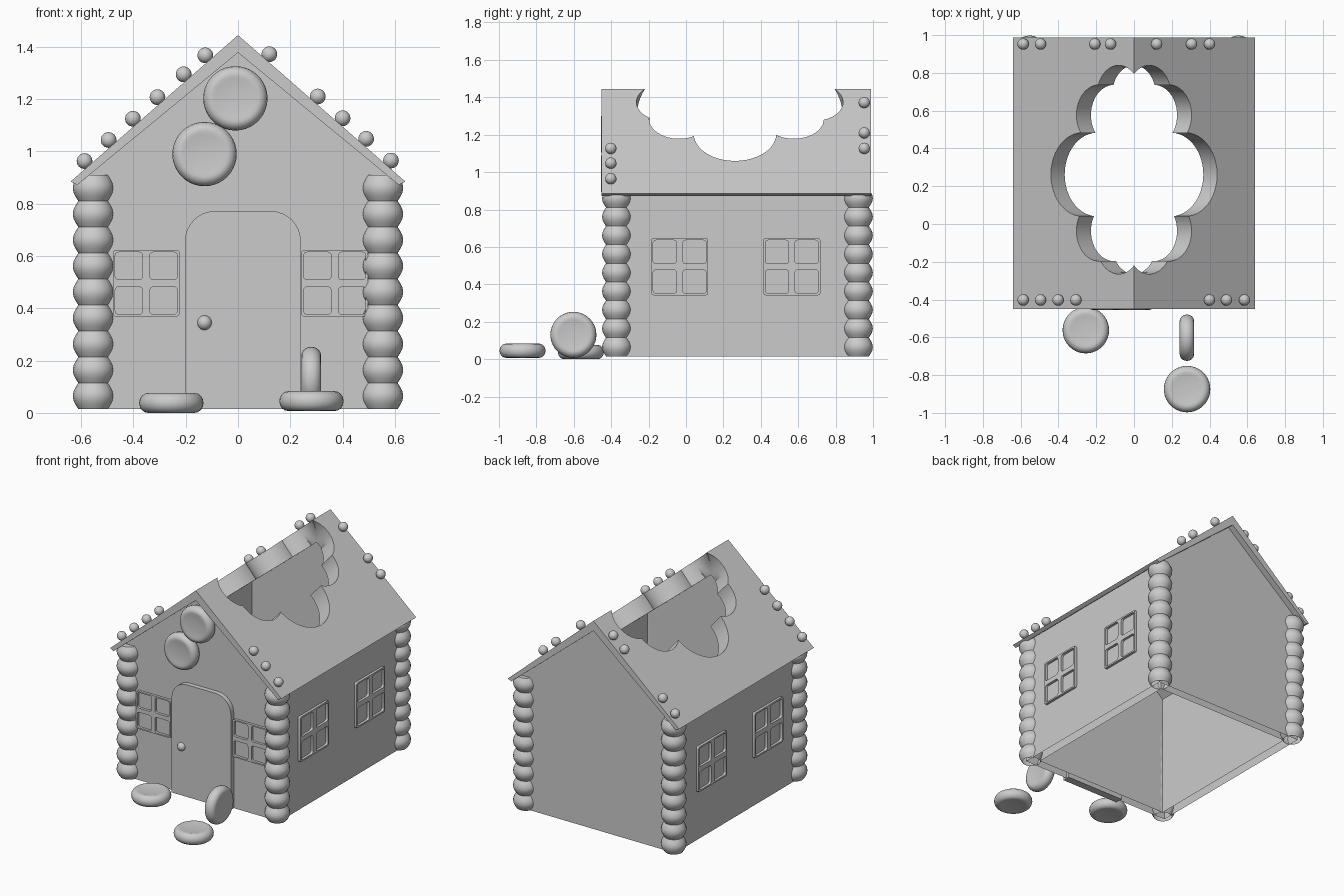
import bpy, bmesh, math
from mathutils import Matrix, Vector

if "Cube" in bpy.data.objects:
    bpy.data.objects.remove(bpy.data.objects["Cube"])

YF, YB = -0.387, 0.945          # front and back wall planes
APEX, SLOPE = 1.445, 0.875      # roof ridge height, drop per unit x
UNDER, USLOPE = 1.378, 0.823    # same for the underside of the roof
ANG = math.atan(SLOPE)


def finish(name, bm, smooth=None):
    me = bpy.data.meshes.new(name)
    bmesh.ops.recalc_face_normals(bm, faces=bm.faces)
    bm.to_mesh(me)
    bm.free()
    ob = bpy.data.objects.new(name, me)
    bpy.context.collection.objects.link(ob)
    if smooth:
        shade(ob, smooth)
    return ob


def activate(ob):
    bpy.ops.object.select_all(action='DESELECT')
    ob.select_set(True)
    bpy.context.view_layer.objects.active = ob


def shade(ob, deg):
    activate(ob)
    bpy.ops.object.shade_smooth_by_angle(angle=math.radians(deg))


def prism(name, pts, y0, y1, smooth=None):
    """Extrude an xz outline from y0 to y1."""
    bm = bmesh.new()
    f = bm.faces.new([bm.verts.new((x, y0, z)) for x, z in pts])
    ext = bmesh.ops.extrude_face_region(bm, geom=[f])
    vs = [v for v in ext['geom'] if isinstance(v, bmesh.types.BMVert)]
    bmesh.ops.translate(bm, verts=vs, vec=(0, y1 - y0, 0))
    return finish(name, bm, smooth)


def lathe(name, prof, sides, mat, smooth=40):
    """Revolve (r, z) points around z, cap both ends, then place by mat."""
    bm = bmesh.new()
    rings = [[bm.verts.new((r * math.cos(2 * math.pi * i / sides),
                            r * math.sin(2 * math.pi * i / sides), z))
              for i in range(sides)] for r, z in prof]
    for a, b in zip(rings, rings[1:]):
        for i in range(sides):
            j = (i + 1) % sides
            bm.faces.new((a[i], a[j], b[j], b[i]))
    bm.faces.new(rings[0])
    bm.faces.new(rings[-1])
    bm.transform(mat)
    return finish(name, bm, smooth)


def cut(target, cutter):
    m = target.modifiers.new('cut', 'BOOLEAN')
    m.operation, m.solver, m.object = 'DIFFERENCE', 'EXACT', cutter
    activate(target)
    bpy.ops.object.modifier_apply(modifier=m.name)


def open_bottom(ob):
    """Remove the faces lying flat at the foot."""
    bm = bmesh.new()
    bm.from_mesh(ob.data)
    low = [f for f in bm.faces if all(v.co.z < 0.0155 for v in f.verts)]
    bmesh.ops.delete(bm, geom=low, context='FACES')
    bm.to_mesh(ob.data)
    bm.free()


def ball(name, loc, r):
    bm = bmesh.new()
    bmesh.ops.create_uvsphere(bm, u_segments=20, v_segments=12, radius=r)
    bm.transform(Matrix.Translation(loc))
    return finish(name, bm, 60)


# Hollow house body, open at the bottom
def gable(half, apex, z0):
    e = apex - USLOPE * half
    return [(-half, z0), (half, z0), (half, e), (0, apex), (-half, e)]


body = prism('house_walls', gable(0.58, UNDER, 0.015), YF, YB)
hollow = prism('hollow_cutter', gable(0.515, UNDER - 0.1, -0.2), YF + 0.06, YB - 0.06)
cut(body, hollow)

# Roof chevron, slightly thinner toward the eaves
ex, ez = 0.64, APEX - SLOPE * 0.64
ux, uz = 0.615, UNDER - USLOPE * 0.615
roof = prism('roof', [(0, APEX), (ex, ez), (ux, uz), (0, UNDER),
                      (-ux, uz), (-ex, ez)], -0.451, 0.988)

# Scalloped opening: round cutters square to each slope (y, distance from ridge, radius)
lobes = [(0.262, 0.364, 0.221), (0.577, 0.245, 0.16), (-0.037, 0.245, 0.16),
         (0.69, 0.108, 0.15), (-0.115, 0.108, 0.15)]
cutters = []
for side in (1, -1):
    for y, s, r in lobes:
        p = Vector((side * s * math.cos(ANG), y, APEX - s * math.sin(ANG)))
        mat = Matrix.Translation(p) @ Matrix.Rotation(side * ANG, 4, 'Y')
        cutters.append(lathe('lobe_cutter', [(r, -0.17), (r, 0.12)], 48, mat, None))
for w, y0, y1 in ((0.18, 0.0, 0.56), (0.09, -0.12, 0.69)):
    cutters.append(prism('ridge_cutter', [(-w, 1.0), (w, 1.0), (w, 1.6), (-w, 1.6)], y0, y1))
for c in cutters:
    cut(roof, c)
    cut(body, c)
for c in cutters:
    bpy.data.objects.remove(c)
open_bottom(body)
shade(roof, 25)
shade(body, 25)

# Beaded corner columns, trimmed flush inside the house
N, STEPS = 9, 6
prof = [(0.058 + 0.021 * abs(math.sin(math.pi * k / STEPS)), 0.015 + 0.895 * k / (N * STEPS))
        for k in range(N * STEPS + 1)]
for x in (-0.553, 0.553):
    for y in (-0.37, 0.92):
        col = lathe('corner_column', prof, 16, Matrix.Translation((x, y, 0)), None)
        cut(col, hollow)
        open_bottom(col)
        shade(col, 50)
bpy.data.objects.remove(hollow)


# Rounded-pane window frames
def rounded(cx, cy, h, r, n=4):
    pts = []
    for q, (sx, sy) in enumerate(((1, 1), (-1, 1), (-1, -1), (1, -1))):
        for i in range(n + 1):
            a = math.pi / 2 * (q + i / n)
            pts.append((cx + sx * (h - r) + r * math.cos(a),
                        cy + sy * (h - r) + r * math.sin(a)))
    return pts


def window(name, size, loc, turn):
    cu = bpy.data.curves.new(name, 'CURVE')
    cu.dimensions, cu.fill_mode = '2D', 'BOTH'
    cu.extrude = 0.015
    h = size / 2
    outlines = [rounded(0, 0, h, 0.012)]
    for sx in (1, -1):
        for sy in (1, -1):
            outlines.append(rounded(sx * h * 0.52, sy * h * 0.52, h * 0.41, h * 0.1))
    for o in outlines:
        sp = cu.splines.new('POLY')
        sp.points.add(len(o) - 1)
        for p, (x, y) in zip(sp.points, o):
            p.co = (x, y, 0, 1)
        sp.use_cyclic_u = True
    ob = bpy.data.objects.new(name, cu)
    bpy.context.collection.objects.link(ob)
    ob.location = loc
    ob.rotation_euler = (math.pi / 2, 0, turn)
    activate(ob)
    bpy.ops.object.convert(target='MESH')


for x in (-0.351, 0.37):
    window('front_window', 0.255, (x, YF - 0.002, 0.496), 0)
for s in (1, -1):
    for y in (-0.034, 0.566):
        window('side_window', 0.305, (s * 0.582, y, 0.494), s * math.pi / 2)

# Arched door and knob
arch = [(-0.203, 0.015), (0.24, 0.015)]
for q in range(2):
    for i in range(9):
        a = math.pi / 2 * (q + i / 8)
        arch.append(((0.125, -0.088)[q] + 0.115 * math.cos(a), 0.657 + 0.115 * math.sin(a)))
prism('door', arch, YF - 0.032, YF + 0.02, 30)
ball('door_knob', (-0.128, YF - 0.03, 0.345), 0.028)


# Round biscuits: stepping stones, one on edge, two on the gable
def biscuit(name, loc, rot=(0, 'X')):
    r, h, b = 0.123, 0.038, 0.034
    pr = [(0.005, -h + 0.003), (r - b - 0.012, -h + 0.003)]
    for i in range(9):
        a = -math.pi / 2 + math.pi * i / 8
        pr.append((r - b + b * math.cos(a), h * math.sin(a)))
    pr += [(r - b - 0.012, h - 0.003), (0.005, h - 0.003)]
    lathe(name, pr, 40, Matrix.Translation(loc) @ Matrix.Rotation(math.radians(rot[0]), 4, rot[1]))


biscuit('ground_biscuit', (-0.255, -0.562, 0.038))
biscuit('ground_biscuit', (0.281, -0.874, 0.045))
biscuit('standing_biscuit', (0.28, -0.602, 0.13), (90, 'Y'))
biscuit('gable_biscuit', (-0.01, -0.417, 1.203), (90, 'X'))
biscuit('gable_biscuit', (-0.128, -0.417, 0.99), (90, 'X'))

# Candy beads along the roof ends
for y, xs in ((-0.402, (-0.587, -0.495, -0.402, -0.308, 0.40, 0.49, 0.585)),
              (0.953, (-0.587, -0.495, -0.208, -0.125, 0.12, 0.305, 0.40))):
    for x in xs:
        ball('roof_bead', (x, y, 1.477 - SLOPE * abs(x)), 0.03)
